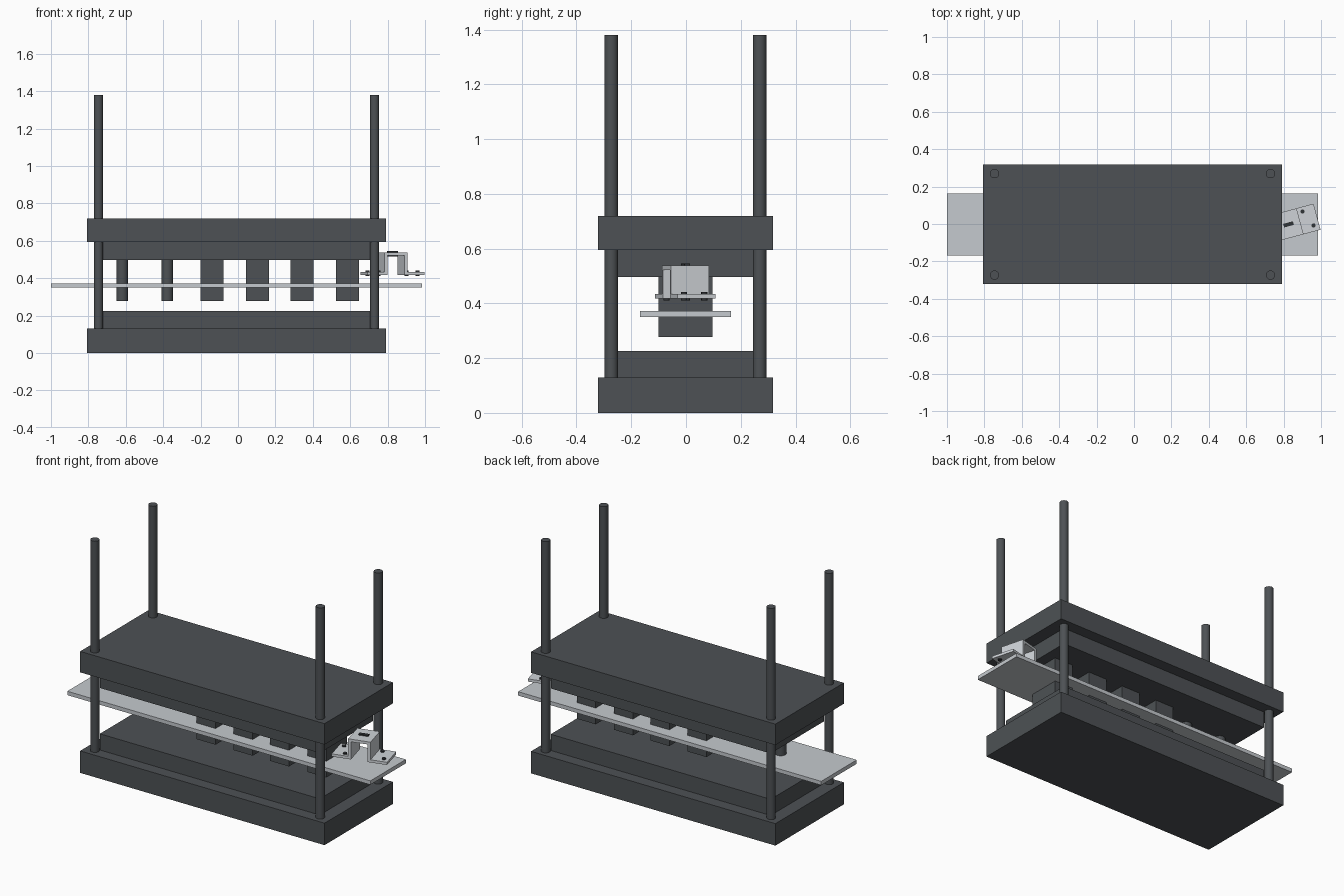
import bpy, bmesh
from math import radians
from mathutils import Matrix, Vector

if "Cube" in bpy.data.objects:
    bpy.data.objects.remove(bpy.data.objects["Cube"])

CX, CY = -0.008, -0.002  # centre of the die set


def material(name, rgb):
    m = bpy.data.materials.new(name)
    m.diffuse_color = (*rgb, 1)
    m.use_nodes = True
    m.node_tree.nodes["Principled BSDF"].inputs["Base Color"].default_value = m.diffuse_color
    return m


dark = material("dark_steel", (0.075, 0.083, 0.09))
bright = material("bright_steel", (0.56, 0.59, 0.62))
pale = material("pale_steel", (0.62, 0.65, 0.68))
black = material("black_hole", (0.03, 0.033, 0.037))


def finish(bm, name, mat, matrix=Matrix()):
    bmesh.ops.recalc_face_normals(bm, faces=bm.faces)
    mesh = bpy.data.meshes.new(name)
    bm.to_mesh(mesh)
    bm.free()
    mesh.materials.append(mat)
    ob = bpy.data.objects.new(name, mesh)
    ob.matrix_world = matrix
    bpy.context.collection.objects.link(ob)
    return ob


def box(name, mat, x, y, z, matrix=Matrix()):
    bm = bmesh.new()
    bmesh.ops.create_cube(bm, size=1)
    for v in bm.verts:
        v.co = Vector([(r[0] + r[1]) / 2 + c * (r[1] - r[0]) for c, r in zip(v.co, (x, y, z))])
    return finish(bm, name, mat, matrix)


def rod(name, mat, x, y, z0, z1, r, sides=32, matrix=Matrix()):
    bm = bmesh.new()
    bmesh.ops.create_cone(bm, cap_ends=True, segments=sides, radius1=r, radius2=r, depth=z1 - z0,
                          matrix=Matrix.Translation((x, y, (z0 + z1) / 2)))
    for f in bm.faces:
        f.smooth = len(f.verts) == 4
    for e in bm.edges:
        e.smooth = all(f.smooth for f in e.link_faces)
    return finish(bm, name, mat, matrix)


def slab(name, mat, hx, hy, z0, z1):
    return box(name, mat, (CX - hx, CX + hx), (CY - hy, CY + hy), (z0, z1))


# Die shoes, die block, punch holder and sheet strip
slab("lower_shoe", dark, 0.80, 0.32, 0.0, 0.13)
slab("die_block", dark, 0.72, 0.25, 0.13, 0.226)
slab("upper_shoe", dark, 0.80, 0.32, 0.595, 0.719)
slab("punch_holder", dark, 0.72, 0.25, 0.497, 0.595)
slab("metal_strip", bright, 0.992, 0.166, 0.35, 0.373)

# Guide posts
for sx in (-1, 1):
    for sy in (-1, 1):
        rod("guide_post", dark, CX + sx * 0.738, CY + sy * 0.271, 0.0, 1.38, 0.0245)

# Round piercing punches, then square forming punches
for x in (-0.619, -0.378):
    rod("round_punch", dark, x, CY, 0.277, 0.5, 0.031)
for x in (-0.139, 0.104, 0.342, 0.586):
    box("square_punch", dark, (x - 0.062, x + 0.062), (CY - 0.098, CY + 0.098), (0.277, 0.5))

# Finished hat bracket, turned on the strip
place = Matrix.Translation((0.826, CY, 0.418)) @ Matrix.Rotation(radians(15), 4, 'Z')
t = 0.016
half = [(0.158, 0), (0.158, t), (0.064, t), (0.064, 0.12)]
inner = [(0.064 - t, 0.12 - t), (0.064 - t, 0)]
loop = half + [(-x, z) for x, z in reversed(half)]
loop += [(-x, z) for x, z in reversed(inner)] + inner
bm = bmesh.new()
face = bm.faces.new([bm.verts.new((x, -0.072, z)) for x, z in loop])
ext = bmesh.ops.extrude_face_region(bm, geom=[face])
bmesh.ops.translate(bm, vec=(0, 0.144, 0),
                    verts=[g for g in ext["geom"] if isinstance(g, bmesh.types.BMVert)])
finish(bm, "hat_bracket", pale, place)

# Dark hole and slot plugs in the bracket
for s in (-1, 1):
    for u, v in ((0.09, 0.047), (0.128, -0.04)):
        rod("bracket_hole", black, s * u, s * v, -0.007, t + 0.007, 0.011, 20, place)
box("bracket_slot", black, (-0.027, 0.027), (-0.01, 0.01), (0.098, 0.127), place)
